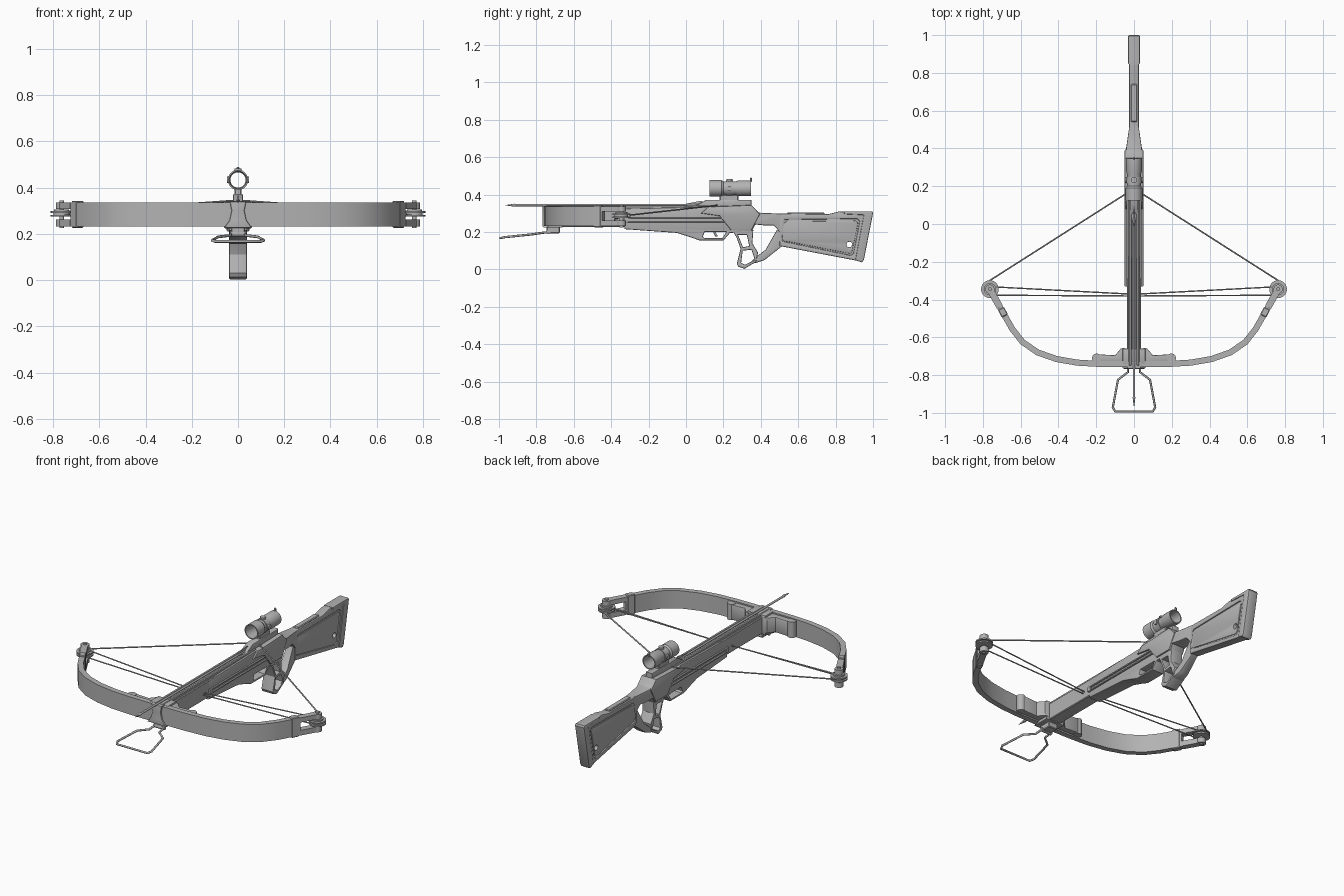
import bpy, bmesh, math
from mathutils import Matrix, Vector

cube = bpy.data.objects.get("Cube")
if cube:
    bpy.data.objects.remove(cube, do_unlink=True)

grey = bpy.data.materials.new("plain grey")
grey.use_nodes = True
grey.diffuse_color = (0.45, 0.45, 0.45, 1)
grey.node_tree.nodes["Principled BSDF"].inputs["Base Color"].default_value = grey.diffuse_color

SIDE = Matrix(((0, 0, 1), (1, 0, 0), (0, 1, 0)))    # profile drawn in y, z
FRONT = Matrix(((1, 0, 0), (0, 0, -1), (0, 1, 0)))  # profile drawn in x, z
TOP = Matrix.Identity(3)                            # profile drawn in x, y


def finish(name, bm, smooth=30):
    bmesh.ops.recalc_face_normals(bm, faces=bm.faces)
    mesh = bpy.data.meshes.new(name)
    bm.to_mesh(mesh)
    bm.free()
    mesh.materials.append(grey)
    ob = bpy.data.objects.new(name, mesh)
    bpy.context.collection.objects.link(ob)
    bpy.ops.object.select_all(action='DESELECT')
    ob.select_set(True)
    bpy.context.view_layer.objects.active = ob
    bpy.ops.object.shade_smooth_by_angle(angle=math.radians(smooth))
    return ob


def curve_bmesh(loops, cyclic, dims, **settings):
    """Turn poly splines into a bmesh."""
    cu = bpy.data.curves.new("temp", 'CURVE')
    cu.dimensions = dims
    for key, value in settings.items():
        setattr(cu, key, value)
    for pts in loops:
        sp = cu.splines.new('POLY')
        sp.points.add(len(pts) - 1)
        for p, q in zip(sp.points, pts):
            p.co = (*q, 0, 1)[:4] if len(q) == 2 else (*q, 1)
        sp.use_cyclic_u = cyclic
    ob = bpy.data.objects.new("temp", cu)
    bpy.context.collection.objects.link(ob)
    dg = bpy.context.evaluated_depsgraph_get()
    mesh = bpy.data.meshes.new_from_object(ob.evaluated_get(dg))
    bm = bmesh.new()
    bm.from_mesh(mesh)
    bpy.data.objects.remove(ob)
    bpy.data.meshes.remove(mesh)
    bmesh.ops.remove_doubles(bm, verts=bm.verts, dist=1e-5)
    return bm


def plate(name, loops, half, frame=SIDE, at=0, bevel=0.006, taper=None):
    """Extruded outline with optional holes, chamfered edges and taper along y."""
    bm = curve_bmesh(loops, True, '2D', fill_mode='BOTH', extrude=half - bevel,
                     bevel_depth=bevel, bevel_resolution=1, offset=-bevel)
    bm.transform(Matrix.Translation(frame @ Vector((0, 0, at))) @ frame.to_4x4())
    if taper:
        for v in bm.verts:
            v.co.x *= taper(v.co.y)
    return finish(name, bm)


def wire(name, pts, radius=0.004, cyclic=False):
    return finish(name, curve_bmesh([pts], cyclic, '3D', bevel_depth=radius,
                                    bevel_resolution=2, use_fill_caps=True), 60)


def cylinder(name, centre, radius, depth, axis='Z', r2=None):
    bm = bmesh.new()
    bmesh.ops.create_cone(bm, cap_ends=True, segments=24, radius1=radius,
                          radius2=radius if r2 is None else r2, depth=depth)
    turn = {'X': Matrix.Rotation(math.pi / 2, 4, 'Y'),
            'Y': Matrix.Rotation(math.pi / 2, 4, 'X'), 'Z': Matrix()}[axis]
    bm.transform(Matrix.Translation(centre) @ turn)
    return finish(name, bm)


def box(name, centre, size, bevel=0.004, turn=0):
    bm = bmesh.new()
    bmesh.ops.create_cube(bm, size=1)
    bm.transform(Matrix.Diagonal((*size, 1)))
    bmesh.ops.bevel(bm, geom=bm.edges[:], offset=bevel, segments=1, affect='EDGES')
    bm.transform(Matrix.Translation(centre) @ Matrix.Rotation(turn, 4, 'Z'))
    return finish(name, bm)


def lathe(name, profile, z):
    """Closed (y, radius) outline spun round a line along y at height z."""
    bm = bmesh.new()
    vs = [bm.verts.new((0, y, r)) for y, r in profile]
    es = [bm.edges.new((a, b)) for a, b in zip(vs, vs[1:] + vs[:1])]
    bmesh.ops.spin(bm, geom=vs + es, cent=(0, 0, 0), axis=(0, 1, 0),
                   angle=math.tau, steps=32)
    bmesh.ops.remove_doubles(bm, verts=bm.verts, dist=1e-5)
    bm.transform(Matrix.Translation((0, 0, z)))
    return finish(name, bm)


def ribbon(name, pts, thick, z0, z1):
    """Upright strip of even thickness following a plan path."""
    bm = bmesh.new()
    rows = []
    for i, p in enumerate(pts):
        d = Vector(pts[min(i + 1, len(pts) - 1)]) - Vector(pts[max(i - 1, 0)])
        n = Vector((-d.y, d.x)).normalized() * thick / 2
        p = Vector(p)
        rows.append([bm.verts.new((*q, z)) for q, z in
                     ((p - n, z0), (p + n, z0), (p + n, z1), (p - n, z1))])
    for a, b in zip(rows, rows[1:]):
        for k in range(4):
            bm.faces.new((a[k], a[k - 1], b[k - 1], b[k]))
    bm.faces.new(rows[0])
    bm.faces.new(rows[-1])
    return finish(name, bm)


def rect(a, b, c, d):
    return [(a, c), (b, c), (b, d), (a, d)]


# barrel, flight rails and fore end
box("barrel", (0, -0.3, 0.277), (0.076, 0.9, 0.1))
plate("body", [[(-0.33, 0.215), (-0.05, 0.195), (0.03, 0.17), (0.07, 0.155), (0.2, 0.155),
                (0.235, 0.195), (0.35, 0.2), (0.4, 0.295), (0.35, 0.34), (-0.33, 0.325)],
               [(0.09, 0.175), (0.1, 0.2), (0.215, 0.2), (0.195, 0.167), (0.1, 0.167)]], 0.04)
plate("receiver", [[(0.08, 0.3), (0.12, 0.335), (0.35, 0.344), (0.395, 0.295),
                    (0.35, 0.21), (0.24, 0.21), (0.18, 0.285)]], 0.049)
for s, side in ((1, "left"), (-1, "right")):
    box(f"{side}_flight_rail", (s * 0.02, -0.31, 0.332), (0.018, 0.88, 0.02))
    plate(f"{side}_cable_slot", [[(-0.33, 0.247), (0.26, 0.247), (0.27, 0.26), (0.26, 0.276), (-0.33, 0.276)],
                                 rect(-0.31, 0.25, 0.255, 0.268)], 0.006, at=s * 0.043, bevel=0.002)
wire("trigger", [(0, 0.15, 0.215), (0, 0.153, 0.195), (0, 0.165, 0.175)], 0.006)

# pistol grip, neck, stock and butt pad
plate("grip", [[(0.25, 0.205), (0.27, 0.17), (0.292, 0.11), (0.272, 0.03), (0.28, 0.014), (0.312, 0.003),
                (0.375, 0.04), (0.385, 0.09), (0.355, 0.14), (0.36, 0.21)],
               [(0.278, 0.185), (0.325, 0.185), (0.338, 0.125), (0.305, 0.118)],
               [(0.303, 0.1), (0.35, 0.105), (0.368, 0.05), (0.315, 0.025), (0.295, 0.035)]], 0.039)
narrow = lambda y: 1 - 0.46 * min(max((y - 0.36) / 0.14, 0), 1)
plate("neck", [[(0.34, 0.24), (0.37, 0.24), (0.42, 0.235), (0.47, 0.235), (0.505, 0.195),
                (0.515, 0.298), (0.4, 0.302), (0.34, 0.32)]], 0.048, taper=narrow)
plate("grip_brace", [[(0.34, 0.035), (0.375, 0.035), (0.42, 0.05), (0.515, 0.125), (0.515, 0.22),
                      (0.485, 0.21), (0.425, 0.105), (0.38, 0.07)]], 0.036, taper=narrow)
ring = [(0.873 + 0.015 * math.cos(k * math.tau / 16), 0.133 + 0.015 * math.sin(k * math.tau / 16)) for k in range(16)]
panel = [(0.51, 0.255), (0.53, 0.265), (0.915, 0.27), (0.928, 0.258),
         (0.895, 0.085), (0.88, 0.075), (0.52, 0.15), (0.505, 0.16)]
outline = [(0.5, 0.125), (0.92, 0.045), (0.94, 0.055), (0.985, 0.3), (0.82, 0.31), (0.76, 0.295), (0.5, 0.298)]
plate("stock_core", [outline, ring], 0.019)
plate("stock_frame", [outline, panel], 0.026)
inner = [(0.715 + (y - 0.715) * 0.96, 0.17 + (z - 0.17) * 0.9) for y, z in panel]
plate("stock_panel", [inner, ring], 0.023, bevel=0.003)
plate("butt_pad", [[(0.845, 0.295), (0.95, 0.29), (0.905, 0.05), (0.94, 0.037), (0.951, 0.05),
                    (1.0, 0.3), (0.995, 0.31), (0.845, 0.31)]], 0.031)
box("cheek_rest", (0, 0.64, 0.298), (0.034, 0.2, 0.012))

# sight mount and hollow scope
plate("scope_mount", [[(0.04, 0.335), (0.11, 0.372), (0.35, 0.372), (0.35, 0.335)]], 0.022)
box("scope_foot", (0, 0.23, 0.383), (0.03, 0.1, 0.03))
SZ = 0.433
lathe("scope_tube", [(0.125, 0.044), (0.19, 0.044), (0.2, 0.037), (0.265, 0.037), (0.28, 0.042),
                     (0.348, 0.042), (0.348, 0.036), (0.27, 0.033), (0.2, 0.033), (0.125, 0.038)], SZ)
lathe("scope_ring", [(0.215, 0.041), (0.25, 0.041), (0.25, 0.034), (0.215, 0.034)], SZ)
cylinder("elevation_knob", (0, 0.232, SZ + 0.042), 0.016, 0.014)
for s, side in ((1, "left"), (-1, "right")):
    cylinder(f"{side}_scope_knob", (s * 0.041, 0.232, SZ), 0.014, 0.012, 'X')
box("scope_tab", (0, 0.348, SZ + 0.046), (0.014, 0.012, 0.022))

# riser at the front of the barrel
plate("riser_face", [[(-0.06, 0.225), (0.06, 0.225), (0.036, 0.26), (0.028, 0.3),
                      (0.035, 0.34), (-0.035, 0.34), (-0.028, 0.3), (-0.036, 0.26)]],
      0.02, FRONT, at=0.747)
plate("riser_block", [[(-0.06, -0.74), (0.06, -0.74), (0.06, -0.66), (-0.06, -0.66)]], 0.058, TOP, at=0.281)
box("stirrup_clamp", (0, -0.71, 0.213), (0.06, 0.07, 0.04))
cylinder("stirrup_bolt", (0, -0.735, 0.2), 0.012, 0.07, 'X')

# bow limbs, forks, cams, brackets and strings
limb = [(0, -0.742), (0.09, -0.742), (0.18, -0.741), (0.3, -0.734), (0.41, -0.715), (0.51, -0.68),
        (0.59, -0.625), (0.645, -0.555), (0.69, -0.475), (0.71, -0.44)]
tip = [(0.71, -0.44), (0.738, -0.39), (0.763, -0.345)]
for s, side in ((1, "left"), (-1, "right")):
    flip = lambda pts: [(s * p[0], *p[1:]) for p in pts]
    ribbon(f"{side}_limb", flip(limb), 0.032, 0.231, 0.336)
    for part, z0, z1 in (("lower", 0.231, 0.262), ("upper", 0.308, 0.336)):
        ribbon(f"{side}_{part}_fork", flip(tip), 0.036, z0, z1)
        cylinder(f"{side}_{part}_fork_end", (s * 0.763, -0.345, (z0 + z1) / 2), 0.024, z1 - z0)
    axle = (s * 0.763, -0.345)
    cylinder(f"{side}_axle", (*axle, 0.285), 0.01, 0.12)
    for k, (r, z) in enumerate(((0.047, 0.278), (0.036, 0.286), (0.047, 0.294), (0.032, 0.302))):
        cylinder(f"{side}_cam_{k}", (*axle, z), r, 0.008)
    box(f"{side}_limb_clip", (s * 0.694, -0.467, 0.284), (0.036, 0.045, 0.118), turn=-s * 0.5)
    plate(f"{side}_limb_bracket", [flip([(0.05, -0.73), (0.2, -0.728), (0.215, -0.7), (0.19, -0.69),
                                         (0.1, -0.695), (0.07, -0.66), (0.05, -0.655)])],
          0.045, TOP, at=0.284, bevel=0.004)
    cylinder(f"{side}_bracket_roll", (s * 0.198, -0.71, 0.284), 0.024, 0.094)
    wire(f"{side}_bowstring", flip([(0.765, -0.3, 0.29), (0.04, 0.162, 0.342), (0, 0.17, 0.344)]))
    wire(f"{side}_short_cable", flip([(0.74, -0.333, 0.298), (0, -0.372, 0.268)]), 0.0035)
wire("cross_cable", [(-0.765, -0.377, 0.28), (0, -0.381, 0.262), (0.765, -0.377, 0.28)], 0.0035)

# bolt lying on the rails
cylinder("bolt_shaft", (0, -0.4, 0.343), 0.006, 1.04, 'Y')
cylinder("bolt_head", (0, -0.94, 0.343), 0.008, 0.05, 'Y', 0.001)
for k in range(3):
    a = math.tau * k / 3 + math.pi / 2
    wing = plate(f"bolt_vane_{k}", [[(-0.03, 0), (0.1, 0), (0.1, 0.018), (0.07, 0.02)]], 0.0015, bevel=0.0005)
    wing.matrix_world = Matrix.Translation((0, 0, 0.345)) @ Matrix.Rotation(a - math.pi / 2, 4, 'Y')

# wire foot stirrup
half = [(0.03, -0.73, 0.2), (0.033, -0.785, 0.193), (0.085, -0.825, 0.187),
        (0.112, -0.97, 0.172), (0.1, -0.993, 0.167)]
wire("foot_stirrup", half + [(-x, y, z) for x, y, z in reversed(half)], 0.006)
